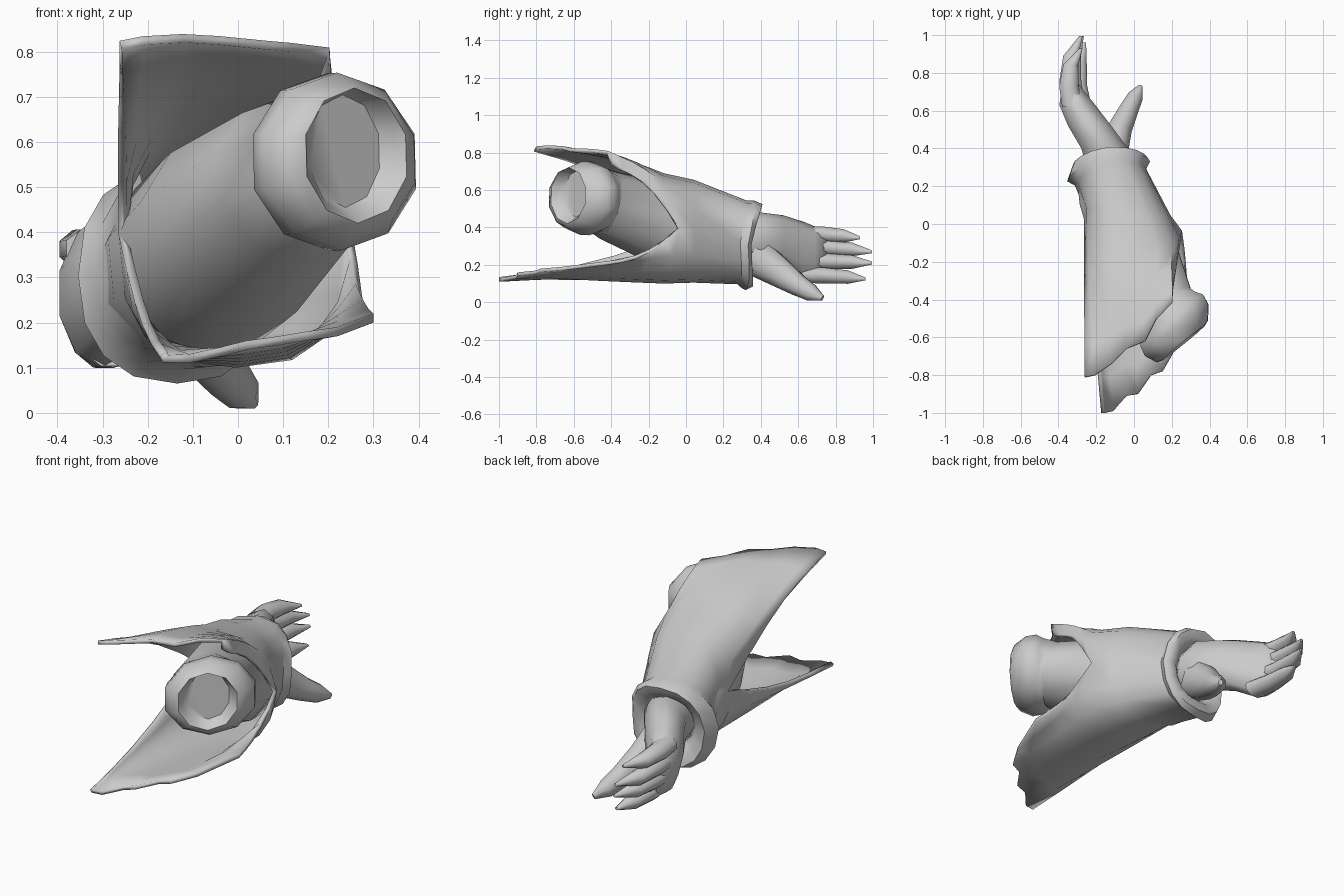
import bpy, bmesh, math
from mathutils import Vector as V

if "Cube" in bpy.data.objects:
    bpy.data.objects.remove(bpy.data.objects["Cube"])

def finish(name, bm, angle=40, thick=0):
    bmesh.ops.recalc_face_normals(bm, faces=bm.faces)
    me = bpy.data.meshes.new(name)
    bm.to_mesh(me)
    bm.free()
    ob = bpy.data.objects.new(name, me)
    bpy.context.collection.objects.link(ob)
    if thick:
        m = ob.modifiers.new("thickness", 'SOLIDIFY')
        m.thickness, m.offset = thick, 0
    bpy.ops.object.select_all(action='DESELECT')
    bpy.context.view_layer.objects.active = ob
    ob.select_set(True)
    bpy.ops.object.shade_smooth_by_angle(angle=math.radians(angle))
    return ob

def loft(name, rows, n=8, d=None, angle=50):
    """rows: (centre, horizontal radius, vertical radius[, axis])"""
    bm = bmesh.new()
    rings = []
    for i, row in enumerate(rows):
        a, b = rows[max(i - 1, 0)][0], rows[min(i + 1, len(rows) - 1)][0]
        ax = V(row[3] if len(row) > 3 else d if d else V(b) - V(a)).normalized()
        u = ax.cross(V((0, 0, 1))).normalized()
        v = u.cross(ax)
        rings.append([bm.verts.new(V(row[0]) + u * row[1] * math.cos(t) + v * row[2] * math.sin(t))
                      for t in [2 * math.pi * (k + .5) / n for k in range(n)]])
    for p, q in zip(rings, rings[1:]):
        for k in range(n):
            bm.faces.new((p[k], p[(k + 1) % n], q[(k + 1) % n], q[k]))
    bm.faces.new(rings[0])
    bm.faces.new(rings[-1])
    return finish(name, bm, angle)

# Inner arm tube, widening into the cuff, with a rolled shallow end
A, N = (.35, -.9, .25), (.63, -.77, .04)
loft("arm_tube", [
    ((-.13, .27, .30), .185, .205, A), ((-.10, .16, .32), .205, .225, A),
    ((-.01, -.08, .40), .225, .225, A),
    ((.13, -.42, .52), .195, .185, A), ((.185, -.475, .55), .19, .18, N),
    ((.20, -.51, .555), .225, .197, N), ((.225, -.56, .557), .228, .197, N),
    ((.255, -.62, .562), .185, .165, N), ((.262, -.63, .57), .15, .15, N),
    ((.25, -.61, .578), .13, .14, N), ((.235, -.585, .58), .105, .125, N)], n=10)

# Wide sleeve: closed rings from the cuff, then split into two flaps
NC = 16
def sleeve_ring(cx, cz, rx, rz, y, top=0, bot=0, left=0, right=0, p=.85):
    pts = []
    for k in range(NC):
        t = 2 * math.pi * k / NC
        c, s = math.cos(t), math.sin(t)
        x = math.copysign(abs(c) ** p, c)
        z = math.copysign(abs(s) ** p, s)
        yy = y + (top * s if s > 0 else -bot * s) + (right * c if c > 0 else -left * c)
        pts.append(V((cx + rx * x, yy, cz + rz * z)))
    return pts

rings = [
    sleeve_ring(-.13, .31, .10, .13, .30, .03, 0, -.04, 0),
    sleeve_ring(-.13, .31, .15, .18, .34, .05, .01, -.05, 0),
    sleeve_ring(-.13, .305, .19, .215, .34, .06, .01, -.04, 0),
    sleeve_ring(-.135, .305, .21, .23, .30, .06, .02, -.07, .03),
    sleeve_ring(-.125, .32, .18, .215, .27, .05, .02, -.06, .02),
    sleeve_ring(-.035, .38, .22, .265, .04, 0, 0, .05, .0, .78),
    sleeve_ring(-.005, .395, .25, .285, -.03, -.09, -.09, .05, -.01, .75)]
top_end = [(.195, -.36, .71), (.19, -.40, .74), (.20, -.42, .80), (.12, -.50, .81), (.06, -.62, .815),
           (-.04, -.66, .825), (-.12, -.74, .83), (-.21, -.80, .825), (-.26, -.81, .815)]
bot_end = [(-.165, -1.0, .13), (-.16, -1.0, .12), (-.11, -.99, .12), (-.04, -.91, .135), (.02, -.90, .15),
           (.09, -.80, .16), (.15, -.78, .17), (.22, -.66, .18), (.30, -.42, .21)]
bm = bmesh.new()
vr = [[bm.verts.new(p) for p in r] for r in rings]
for p, q in zip(vr, vr[1:]):
    for k in range(NC):
        bm.faces.new((p[k], p[(k + 1) % NC], q[(k + 1) % NC], q[k]))

def flap(first, ends, bulge, edge, steps=5):
    prev = [vr[-1][(first + j) % NC] for j in range(9)]
    start = [v.co.copy() for v in prev]
    for i in range(1, steps + 1):
        t = i / steps
        row = []
        for j, (a, e) in enumerate(zip(start, ends)):
            p = a.lerp(V(e), t)
            # edges curve quickly away from the notch apex
            p.z += (edge if j in (0, 8) else bulge) * math.sin(math.pi * t)
            row.append(bm.verts.new(p))
        for j in range(8):
            bm.faces.new((prev[j], prev[j + 1], row[j + 1], row[j]))
        prev = row

flap(0, top_end, .02, .06)
flap(8, bot_end, -.003, -.045)
finish("sleeve", bm, 45, .02)

# Palm
Y = (0, 1, 0)
loft("palm", [
    ((-.14, .28, .33), .11, .12), ((-.155, .40, .335), .13, .145),
    ((-.235, .52, .315), .12, .15), ((-.30, .63, .265), .10, .165),
    ((-.32, .69, .255), .07, .15), ((-.33, .75, .25), .03, .12)], n=10, d=Y, angle=60)

# Fingers, from index (low) to little (high)
for nm, z0, z1, ln, dx in [("index", .145, .125, .96, .03), ("middle", .22, .21, .995, .0),
                           ("ring", .295, .27, .995, -.015), ("little", .365, .345, .93, -.015)]:
    y0 = .62
    L = ln - y0
    loft(nm + "_finger", [
        ((-.31 + dx, y0, z0), .06, .045), ((-.33 + dx, y0 + .35 * L, z0 - .002), .055, .046),
        ((-.32 + dx, y0 + .72 * L, (z0 + z1) / 2), .043, .039),
        ((-.275 + dx * .4, ln, z1), .01, .008)], n=8, d=Y, angle=60)

# Thumb
loft("thumb", [
    ((-.11, .36, .25), .08, .11), ((-.08, .49, .165), .07, .085),
    ((-.03, .60, .09), .055, .06), ((.005, .67, .05), .045, .047),
    ((.035, .73, .022), .012, .015)], n=8, angle=60)
